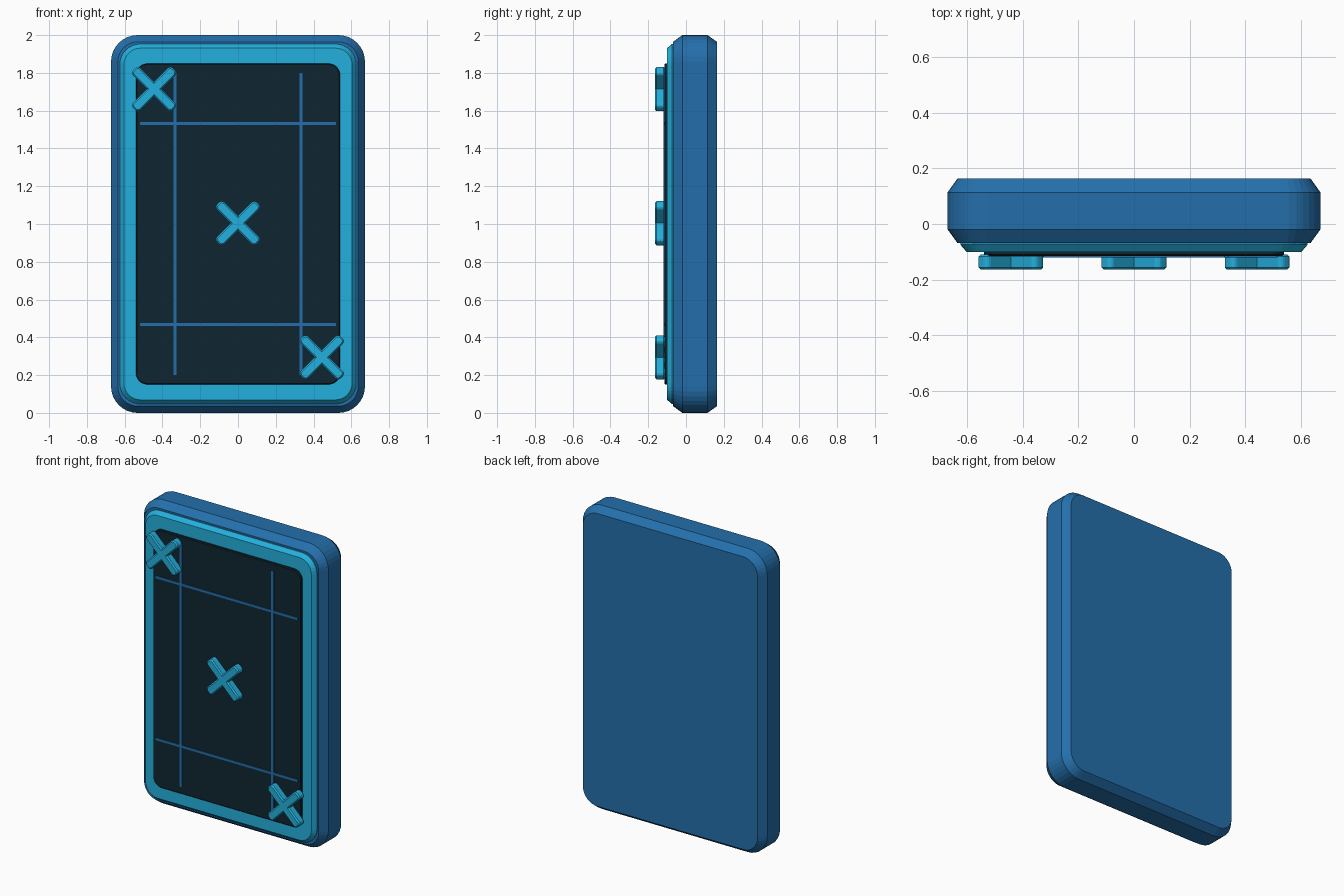
import bpy
import bmesh
from math import sin, cos, pi

cube = bpy.data.objects.get("Cube")
if cube:
    bpy.data.objects.remove(cube, do_unlink=True)


def material(name, hex_code):
    def linear(i):
        c = int(hex_code[i:i + 2], 16) / 255
        return c / 12.92 if c < 0.04 else ((c + 0.055) / 1.055) ** 2.4
    colour = (linear(0), linear(2), linear(4), 1)
    mat = bpy.data.materials.new(name)
    mat.use_nodes = True
    mat.diffuse_color = colour
    mat.node_tree.nodes["Principled BSDF"].inputs["Base Color"].default_value = colour
    return mat


blue = material("case blue", "246FAB")
cyan = material("bright cyan", "24B0DD")
dark = material("dark panel", "0F2530")


def arc(cx, cz, r, start, steps):
    """Quarter circle of points, counter-clockwise from a start angle."""
    angles = [start + pi / 2 * i / steps for i in range(steps + 1)]
    return [(cx + r * cos(a), cz + r * sin(a)) for a in angles]


def rounded_rect(hx, hz, r, steps=8):
    """Outline function: rounded rectangle shrunk by an inset."""
    def outline(inset):
        x, z = hx - r, hz - r
        corners = [(x, z), (-x, z), (-x, -z), (x, -z)]
        return [p for k, (cx, cz) in enumerate(corners)
                for p in arc(cx, cz, r - inset, k * pi / 2, steps)]
    return outline


def diagonal_cross(h, w, r, steps=4):
    """Outline function: X shape with rounded arm ends, shrunk by an inset."""
    def outline(inset):
        arm = (arc(h - r, -(w - r), r - inset, -pi / 2, steps)
               + arc(h - r, w - r, r - inset, 0, steps)
               + [(w - inset, w - inset)])
        turns = [pi / 4 + k * pi / 2 for k in range(4)]
        return [(x * cos(t) - z * sin(t), x * sin(t) + z * cos(t))
                for t in turns for x, z in arm]
    return outline


def loft(name, outline, layers, mat, x=0, z=1):
    """Solid made of (y, inset) layers of one outline, from front to back."""
    bm = bmesh.new()
    rings = [[bm.verts.new((px, y, pz)) for px, pz in outline(inset)]
             for y, inset in layers]
    n = len(rings[0])
    for a, b in zip(rings, rings[1:]):
        for i in range(n):
            j = (i + 1) % n
            bm.faces.new((a[i], a[j], b[j], b[i]))
    bm.faces.new(rings[0])
    bm.faces.new(rings[-1][::-1])
    bmesh.ops.recalc_face_normals(bm, faces=bm.faces)
    mesh = bpy.data.meshes.new(name)
    bm.to_mesh(mesh)
    bm.free()
    mesh.materials.append(mat)
    obj = bpy.data.objects.new(name, mesh)
    obj.location = (x, 0, z)
    bpy.context.collection.objects.link(obj)
    return obj


# Thick case with chamfered front and back rims
loft("case", rounded_rect(0.672, 1.0, 0.14),
     [(-0.069, 0.036), (-0.019, 0), (0.114, 0), (0.164, 0.036)], blue)

# Bright border plate and dark panel on the front
loft("border", rounded_rect(0.626, 0.953, 0.11),
     [(-0.1, 0.022), (-0.074, 0), (-0.06, 0)], cyan)
loft("panel", rounded_rect(0.54, 0.849, 0.06),
     [(-0.115, 0.005), (-0.11, 0), (-0.095, 0)], dark)

# Thin inlaid lines crossing the panel
for side, tag in ((-1, "right"), (1, "left")):
    loft(tag + "_line", rounded_rect(0.008, 0.8, 0.002, 1),
         [(-0.12, 0), (-0.112, 0)], blue, x=side * 0.333)
for side, tag in ((-1, "lower"), (1, "upper")):
    loft(tag + "_line", rounded_rect(0.518, 0.008, 0.002, 1),
         [(-0.12, 0), (-0.112, 0)], blue, z=1 + side * 0.533)

# Raised crosses along the diagonal
for tag, step in (("upper", -1), ("middle", 0), ("lower", 1)):
    loft(tag + "_cross", diagonal_cross(0.149, 0.028, 0.02),
         [(-0.164, 0.008), (-0.156, 0), (-0.118, 0), (-0.11, 0.008)],
         cyan, x=step * 0.444, z=1.004 - step * 0.71)
